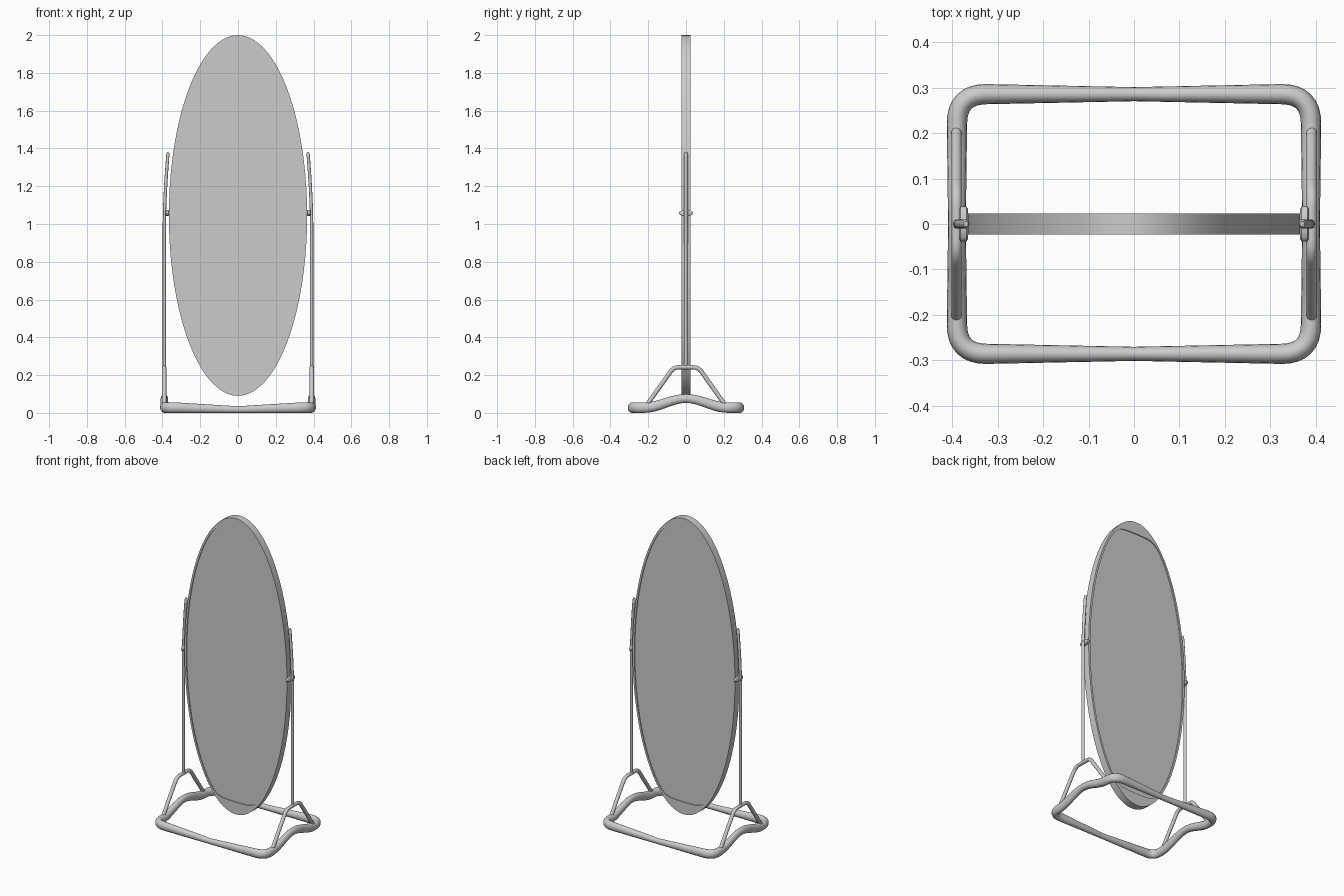
import bpy, bmesh
from math import sin, cos, pi
from mathutils import Vector

if "Cube" in bpy.data.objects:
    bpy.data.objects.remove(bpy.data.objects["Cube"])


def make(name, verts, faces, mirror=False, angle=40):
    me = bpy.data.meshes.new(name)
    me.from_pydata([tuple(v) for v in verts], [], faces)
    bm = bmesh.new()
    bm.from_mesh(me)
    bmesh.ops.recalc_face_normals(bm, faces=bm.faces)
    bm.to_mesh(me)
    bm.free()
    ob = bpy.data.objects.new(name, me)
    bpy.context.collection.objects.link(ob)
    bpy.ops.object.select_all(action='DESELECT')
    bpy.context.view_layer.objects.active = ob
    ob.select_set(True)
    bpy.ops.object.shade_smooth_by_angle(angle=angle * pi / 180)
    if mirror:
        ob.modifiers.new("mirror", 'MIRROR').use_mirror_merge = False
    return ob


def loft(name, loops, closed=False, caps=True, **kw):
    n, m = len(loops[0]), len(loops)
    faces = []
    for i in range(m if closed else m - 1):
        a, b = i * n, (i + 1) % m * n
        faces += [(a + j, a + (j + 1) % n, b + (j + 1) % n, b + j) for j in range(n)]
    if caps and not closed:
        faces += [tuple(range(n)), tuple(range((m - 1) * n, m * n))]
    return make(name, [v for lp in loops for v in lp], faces, **kw)


def fillet(pts, r, closed=False, steps=8):
    pts = [Vector(p) for p in pts]
    out = []
    for i, p in enumerate(pts):
        if not closed and i in (0, len(pts) - 1):
            out.append(p)
            continue
        a = p + (pts[i - 1] - p).normalized() * r
        b = p + (pts[(i + 1) % len(pts)] - p).normalized() * r
        for s in range(steps + 1):
            t = s / steps
            out.append(a * (1 - t) ** 2 + p * (2 * t * (1 - t) * 0.95 + 0.1 * t * (1 - t))
                       + b * t * t)
    return out


def tube(name, pts, radii, ref, closed=False, sides=16, **kw):
    loops, n = [], len(pts)
    for i, p in enumerate(pts):
        prev = pts[i - 1] if closed or i else p
        nxt = pts[(i + 1) % n] if closed or i < n - 1 else p
        t = (nxt - prev).normalized()
        side = t.cross(Vector(ref)).normalized()
        up = side.cross(t)
        rs, ru = radii[i]
        loops.append([p + side * rs * cos(2 * pi * k / sides) + up * ru * sin(2 * pi * k / sides)
                      for k in range(sides)])
    return loft(name, loops, closed, **kw)


# Base: closed tapered tube with arched sides
X, Y = 0.39, 0.286
outline = fillet([(-X, -Y, 0), (X, -Y, 0), (X, Y, 0), (-X, Y, 0)], 0.065, True)
path, radii = [], []
for i, a in enumerate(outline):
    b = outline[(i + 1) % len(outline)]
    k = max(1, round((b - a).length / 0.025))
    for s in range(k):
        p = a.lerp(b, s / k)
        if abs(p.y) > 0.23:
            u = min(1, abs(p.x) / 0.34)
            w, h = 0.0155 + 0.007 * u, 0.0175 + 0.0105 * u
        else:
            u = abs(p.y) / 0.23
            w, h = 0.0195 + 0.003 * u, 0.023 + 0.005 * u
        arch = 0.024 * (1 + cos(pi * min(1, abs(p.y) / 0.22)))
        p.z = 0.028 + arch if abs(p.y) <= 0.23 else h
        path.append(p)
        radii.append((w, h))
tube("base_rail", path, radii, (0, 0, 1), True)

# Side braces
brace = fillet([(0.391, -0.205, 0.045), (0.391, -0.065, 0.242),
                (0.391, 0.065, 0.242), (0.391, 0.205, 0.045)], 0.03)
tube("side_brace", brace, [(0.0115, 0.0115)] * len(brace), (1, 0, 0), mirror=True)

# Upright posts bending inward at the top
post = [Vector((0.39, 0, z)) for z in (0.24, 0.6, 1.0)]
post += [Vector((0.39 - 0.019 * (s / 8) ** 1.6, 0, 1.0 + 0.37 * s / 8)) for s in range(1, 9)]
post.append(post[-1] + Vector((-0.0008, 0, 0.01)))
tube("upright_post", post, [(0.0085, 0.010)] * (len(post) - 1) + [(0.005, 0.006)],
     (0, 1, 0), mirror=True)

# Pivot knobs and axles
def oval(x, ry, rz, n=32):
    return [(x, ry * cos(2 * pi * k / n), 1.058 + rz * sin(2 * pi * k / n)) for k in range(n)]

loft("pivot_knob", [oval(0.366, 0.034, 0.012), oval(0.369, 0.038, 0.016),
                    oval(0.382, 0.038, 0.016), oval(0.385, 0.034, 0.012)], mirror=True)
loft("pivot_axle", [oval(0.35, 0.009, 0.009), oval(0.396, 0.009, 0.009)], mirror=True)

# Oval mirror frame with recessed panes on both sides
CZ, D, R, N = 1.045, 0.0235, 0.006, 80

def outer(y):
    return [(0.366 * cos(2 * pi * k / N), y, CZ + 0.955 * sin(2 * pi * k / N)) for k in range(N)]

def inner(y):
    out = []
    for k in range(N):
        c, s = cos(2 * pi * k / N), sin(2 * pi * k / N)
        h = 0.94 * abs(s) + 1e-6
        h = (h ** -40 + 0.878 ** -40) ** (-1 / 40) if h > 0.3 else h
        out.append((0.353 * c, y, CZ + (h if s >= 0 else -h)))
    return out

loft("mirror_frame", [outer(-D), outer(D), inner(D), inner(D - R), inner(R - D), inner(-D)],
     closed=True)
loft("mirror_pane", [inner(R - D), inner(D - R)])
